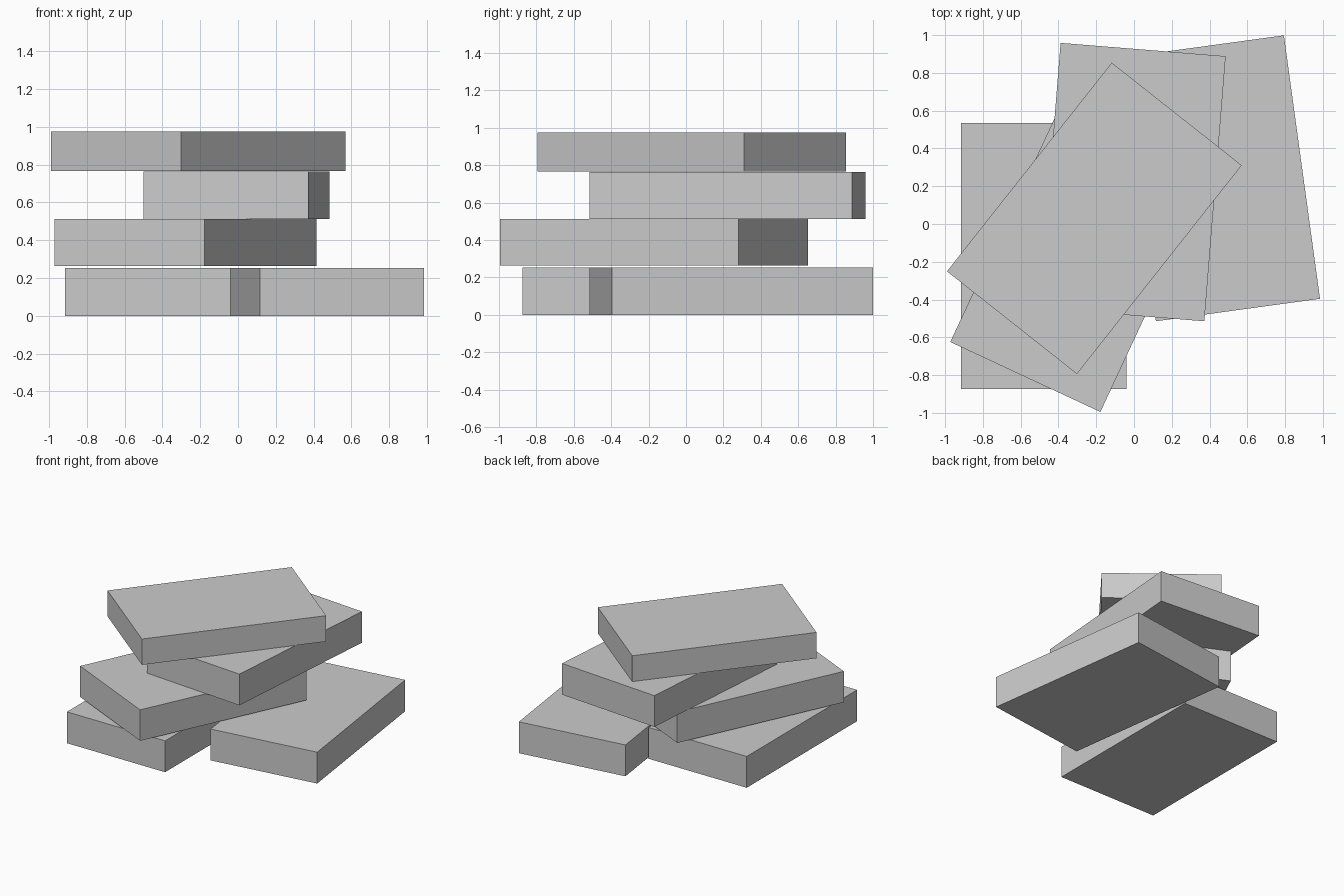
import bpy
from math import radians

cube = bpy.data.objects.get("Cube")
if cube:
    bpy.data.objects.remove(cube, do_unlink=True)

# Single plain grey
grey = bpy.data.materials.new("plain grey")
grey.use_nodes = True
colour = (0.6, 0.6, 0.6, 1)
grey.diffuse_color = colour
grey.node_tree.nodes["Principled BSDF"].inputs["Base Color"].default_value = colour

WIDTH, LENGTH = 0.877, 1.408


def slab(name, x, y, bottom, top, turn):
    """Flat rectangular block turned about its vertical axis."""
    bpy.ops.mesh.primitive_cube_add(
        size=1, location=(x, y, (bottom + top) / 2), rotation=(0, 0, radians(turn)))
    block = bpy.context.object
    block.name = name
    block.scale = (WIDTH, LENGTH, top - bottom)
    block.data.materials.append(grey)


# Two blocks side by side on the ground
slab("bottom_right_block", -0.478, -0.17, 0, 0.253, 0)
slab("bottom_left_block", 0.455, 0.242, 0, 0.253, 7.8)

# Three blocks stacked loosely above them
slab("second_block", -0.278, -0.172, 0.263, 0.513, -25)
slab("third_block", -0.008, 0.222, 0.513, 0.765, -4.6)
slab("top_block", -0.21, 0.03, 0.766, 0.975, -38.3)
